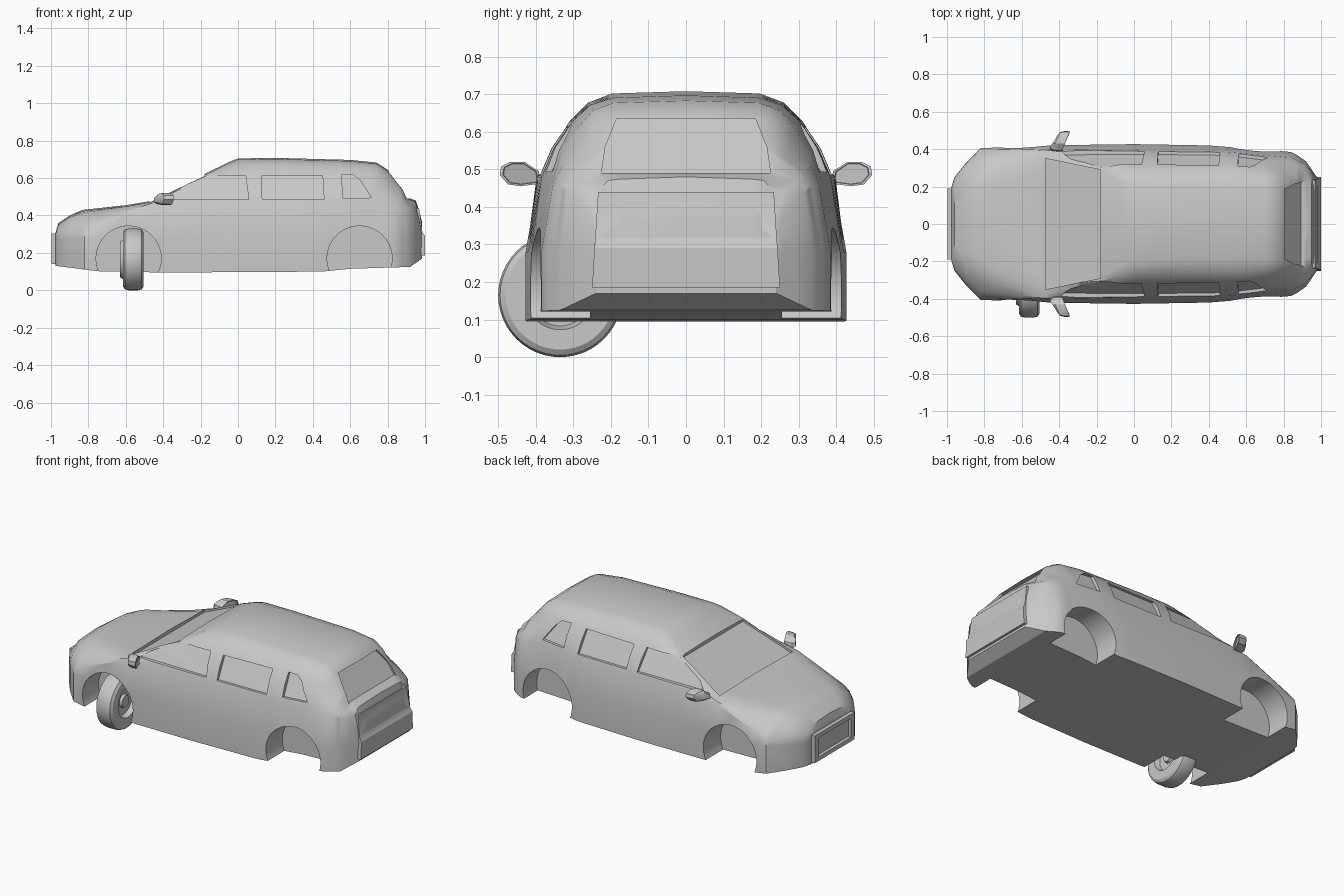
import bpy, bmesh, math

if "Cube" in bpy.data.objects:
    bpy.data.objects.remove(bpy.data.objects["Cube"])

grey = bpy.data.materials.new("light_grey")
grey.diffuse_color = (0.58, 0.58, 0.58, 1)
grey.use_nodes = True
grey.node_tree.nodes["Principled BSDF"].inputs["Base Color"].default_value = grey.diffuse_color


def lerp(pts, x):
    """Piecewise linear curve."""
    if x <= pts[0][0]:
        return pts[0][1]
    for (a, u), (b, v) in zip(pts, pts[1:]):
        if x <= b:
            return u + (v - u) * (x - a) / (b - a) if b > a else v
    return pts[-1][1]


def finish(bm, name, angle=30):
    bmesh.ops.recalc_face_normals(bm, faces=bm.faces)
    me = bpy.data.meshes.new(name)
    bm.to_mesh(me)
    bm.free()
    me.materials.append(grey)
    ob = bpy.data.objects.new(name, me)
    bpy.context.collection.objects.link(ob)
    smooth(ob, angle)
    return ob


def smooth(ob, angle):
    bpy.ops.object.select_all(action='DESELECT')
    ob.select_set(True)
    bpy.context.view_layer.objects.active = ob
    bpy.ops.object.shade_smooth_by_angle(angle=math.radians(angle))


def bridge(bm, rings, caps=True):
    """Skin a list of closed rings of points."""
    vs = [[bm.verts.new(p) for p in r] for r in rings]
    for a, b in zip(vs, vs[1:]):
        n = len(a)
        for i in range(n):
            bm.faces.new((a[i], a[(i + 1) % n], b[(i + 1) % n], b[i]))
    if caps:
        bm.faces.new(vs[0])
        bm.faces.new(vs[-1][::-1])


# Body shape curves along the car length
bottom = [(-.97, .13), (-.75, .102), (-.4, .095), (.45, .1), (.6, .115), (.92, .125), (.985, .17)]
wide = [(-.975, .2), (-.96, .25), (-.9, .325), (-.82, .405), (-.5, .42), (0, .427),
        (.4, .42), (.84, .385), (.87, .37), (.92, .335), (.985, .24)]
belt_w = [(-.975, .195), (-.96, .245), (-.9, .32), (-.82, .395), (-.5, .402), (0, .392),
          (.5, .385), (.84, .355), (.92, .315), (.985, .23)]
belt_z = [(-.975, .3), (-.82, .31), (-.48, .45), (-.3, .478), (.6, .48), (.9, .45), (.95, .42), (.985, .31)]
roof_w = [(-.975, .17), (-.9, .26), (-.8, .31), (-.48, .375), (-.3, .34), (-.05, .31),
          (.6, .3), (.74, .285), (.9, .255), (.985, .2)]
roof_z = [(-.975, .305), (-.96, .335), (-.9, .37), (-.8, .395), (-.48, .462), (-.3, .543), (-.05, .628),
          (.6, .63), (.74, .615), (.88, .52), (.9, .485), (.95, .455), (.985, .33)]
crown_w = [(-.975, .1), (-.8, .2), (-.5, .26), (-.18, .27), (0, .2), (.7, .19), (.8, .2), (.985, .17)]
top_z = [(-.975, .31), (-.96, .36), (-.9, .4), (-.83, .43), (-.6, .455), (-.48, .475), (-.05, .685), (0, .705),
         (.2, .708), (.6, .697), (.74, .683), (.8, .645), (.88, .55), (.9, .5), (.95, .48), (.97, .42), (.985, .36)]
curves = (bottom, wide, belt_w, belt_z, roof_w, roof_z, crown_w, top_z)


def section(x):
    zb, w, bw, bz, rw, rz, cw, tz = (lerp(c, x) for c in curves)
    return [(w, zb), (w, min(.28, bz - .03)), (bw, bz),
            ((bw + rw) / 2 + .008, (bz + rz) / 2 + .003), (rw, rz),
            ((rw + cw) / 2 + .008, rz + (tz - rz) * .62), (cw, tz - .006), (0, tz)]


def side_y(x, z):
    return lerp([(q, p) for p, q in section(x)[:5]], z)


# Body
bm = bmesh.new()
stations = sorted({round(p[0], 3) for c in curves for p in c} | {-.4, -.2, -.1, .1, .3, .5})
rings = []
for x in stations:
    s = section(x)
    rings.append([(x, y, z) for y, z in s] + [(x, -y, z) for y, z in s[-2::-1]])
bridge(bm, rings)
body = finish(bm, "car_body")

# Cutters: side windows, windscreen, rear window, wheel arches
bm = bmesh.new()
side_windows = [
    [(-.39, .487), (-.34, .525), (-.18, .604), (-.13, .612), (.04, .615), (.058, .485)],
    [(.13, .485), (.125, .612), (.452, .615), (.46, .485)],
    [(.56, .493), (.555, .62), (.615, .618), (.65, .59), (.715, .495)],
]
for s in (1, -1):
    for win in side_windows:
        bridge(bm, [[(x, s * (side_y(x, z) + d), z) for x, z in win] for d in (-.016, .06)])
    for cx in (-.585, .65):
        bridge(bm, [[(cx + .174 * math.cos(a), s * y, .17 + .174 * math.sin(a))
                     for a in (math.tau * i / 40 for i in range(40))] for y in (.255, .6)])
screen = [(-.472, -.35), (-.472, .35), (-.18, .29), (-.18, -.29)]
bridge(bm, [[(x, y, lerp(top_z, x) + d) for x, y in screen] for d in (-.022, .06)])
rear = [(-.225, .49), (-.215, .56), (-.185, .635), (.185, .635), (.215, .56), (.225, .49)]
rear_x = [(.49, .9), (.56, .86), (.635, .79)]
bridge(bm, [[(lerp(rear_x, z) + d, y, z) for y, z in rear] for d in (-.008, .12)])
cutter = finish(bm, "cutter")
cutter.hide_render = True
mod = body.modifiers.new("cuts", 'BOOLEAN')
mod.operation = 'DIFFERENCE'
mod.solver = 'EXACT'
mod.object = cutter
dg = bpy.context.evaluated_depsgraph_get()
body_mesh = bpy.data.meshes.new_from_object(body.evaluated_get(dg))
body.modifiers.clear()
body.data = body_mesh
bpy.data.objects.remove(cutter)
smooth(body, 30)

# Door mirrors
outline = [(.385, .462), (.392, .495), (.43, .52), (.468, .52), (.492, .508), (.496, .485), (.474, .46), (.44, .455)]
for s, side in ((1, "left"), (-1, "right")):
    bm = bmesh.new()
    rings = []
    for off, k in ((-.035, .6), (-.022, .92), (0, 1), (.03, 1), (.03, .85), (.022, .82)):
        rings.append([(-.395 + off + (y - .44) * .38, s * (.44 + (y - .44) * k), .489 + (z - .489) * k)
                      for y, z in outline])
    bridge(bm, rings)
    finish(bm, side + "_mirror")

# Front plate with a recessed centre
bm = bmesh.new()
rings = []
for x, hy, z0, z1 in ((-.955, .19, .14, .305), (-.998, .19, .14, .305), (-.998, .155, .165, .28), (-.985, .15, .17, .275)):
    rings.append([(x, -hy, z0), (x, hy, z0), (x, hy, z1), (x, -hy, z1)])
bridge(bm, rings)
finish(bm, "front_plate")

# Tailgate panel
bm = bmesh.new()
prof = [(.93, .44, .234), (.968, .44, .234), (.986, .312, .242), (1.0, .29, .244), (1.0, .185, .25), (.93, .185, .25)]
bridge(bm, [[(x, s * y, z) for x, z, y in prof] for s in (-1, 1)])
finish(bm, "tailgate_panel")

# Single wheel, its axle along the car length
bm = bmesh.new()
prof = [(-.63, .02), (-.63, .095), (-.615, .105), (-.615, .145), (-.605, .16), (-.585, .165), (-.535, .165),
        (-.515, .16), (-.505, .145), (-.505, .092), (-.535, .082), (-.535, .04), (-.52, .034), (-.52, .01)]
bridge(bm, [[(x, -.335 + r * math.cos(a), .165 + r * math.sin(a))
             for a in (math.tau * i / 48 for i in range(48))] for x, r in prof])
finish(bm, "wheel")
